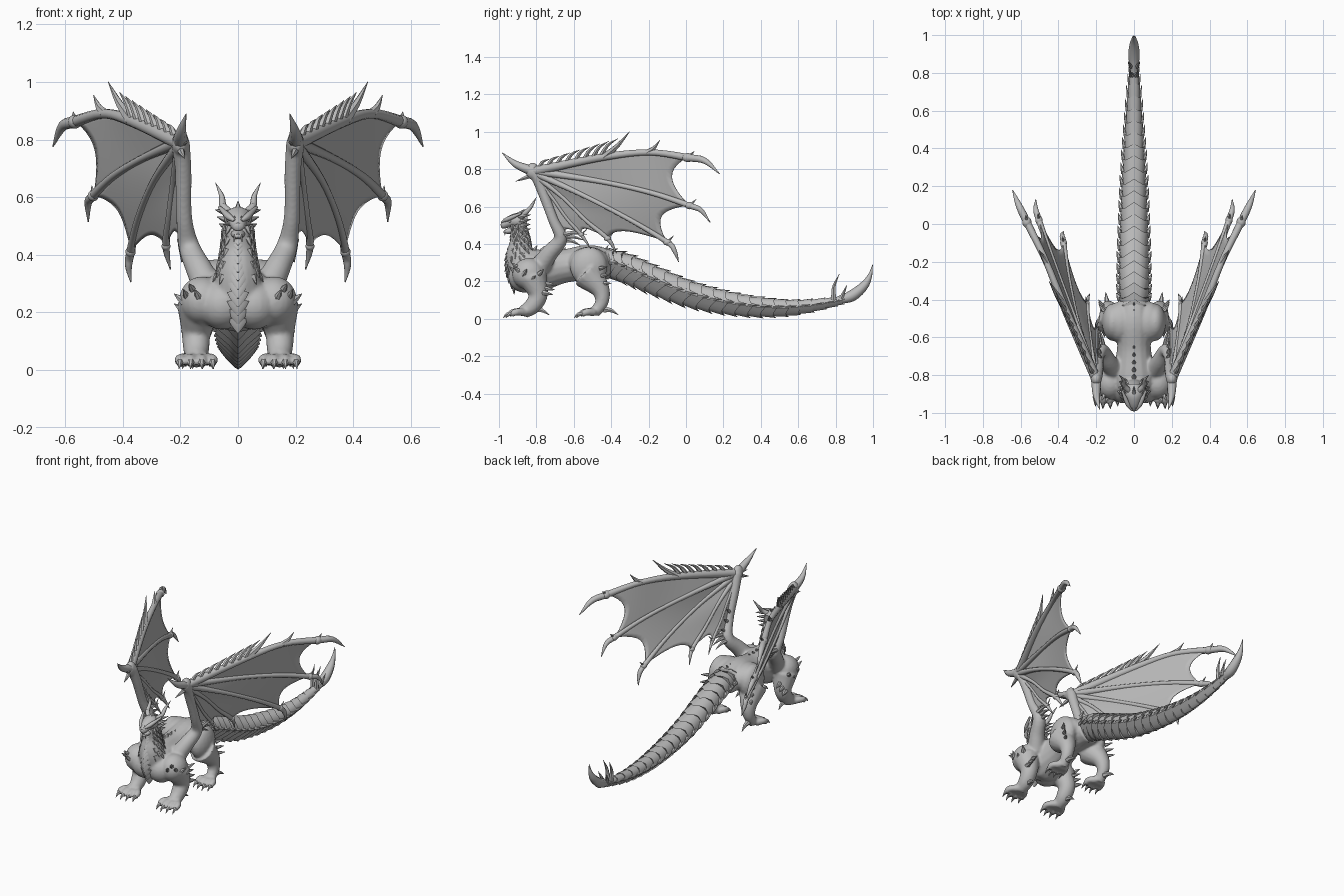
import bpy, bmesh, math
from mathutils import Vector, Matrix

cube = bpy.data.objects.get("Cube")
if cube:
    bpy.data.objects.remove(cube, do_unlink=True)

GREY = (0.5, 0.5, 0.5, 1)
stone = bpy.data.materials.new("stone grey")
stone.use_nodes = True
stone.diffuse_color = GREY
stone.node_tree.nodes["Principled BSDF"].inputs["Base Color"].default_value = GREY


def smooth_path(points, steps=5):
    """Sample a smooth curve through (x, y, z, radius) points."""
    p = [Vector(q) for q in points]
    p = [2 * p[0] - p[1]] + p + [2 * p[-1] - p[-2]]
    out = []
    for a, b, c, d in zip(p, p[1:], p[2:], p[3:]):
        for i in range(steps):
            t = i / steps
            out.append(b + (c - a) * t / 2 + (a - b * 2.5 + c * 2 - d / 2) * t * t
                       + (b * 1.5 - a / 2 - c * 1.5 + d / 2) * t ** 3)
    return out + [p[-2]]


def skin(bm, rings):
    """Join rings of coordinates into a closed tube."""
    loops = [[bm.verts.new(co) for co in ring] for ring in rings]
    for low, high in zip(loops, loops[1:]):
        for i in range(len(low)):
            j = (i + 1) % len(low)
            bm.faces.new((low[i], low[j], high[j], high[i]))
    bm.faces.new(loops[0][::-1])
    bm.faces.new(loops[-1])


def loft(bm, points, sides=10, wide=1, steps=5):
    """Tapered tube along a smooth path; wide stretches it sideways."""
    path = smooth_path(points, steps)
    run = (path[-1].xyz - path[0].xyz).normalized()
    ref = Vector((0, 1, 0)) if abs(run.x) > 0.8 else Vector((1, 0, 0))
    rings = []
    for i, p in enumerate(path):
        along = (path[min(i + 1, len(path) - 1)].xyz - path[max(i - 1, 0)].xyz).normalized()
        side = (ref - along * ref.dot(along)).normalized()
        up = along.cross(side)
        r = max(p.w, 0.001)
        angles = [math.tau * k / sides for k in range(sides)]
        rings.append([p.xyz + side * r * wide * math.cos(a) + up * r * math.sin(a) for a in angles])
    skin(bm, rings)


def spike(bm, base, tip, r, bend=(0, 0, 0), wide=1, sides=6):
    base, tip = Vector(base), Vector(tip)
    mid = (base + tip) / 2 + Vector(bend)
    loft(bm, [(*base, r), (*mid, r * 0.65), (*tip, 0.001)], sides, wide, 3)


def ball(bm, centre, size):
    place = Matrix.Translation(centre) @ Matrix.Diagonal((*size, 1))
    bmesh.ops.create_uvsphere(bm, u_segments=20, v_segments=12, radius=1, matrix=place)


def finish(bm, name, mirror=True, voxel=0, thick=0, angle=45):
    bmesh.ops.recalc_face_normals(bm, faces=bm.faces)
    mesh = bpy.data.meshes.new(name)
    bm.to_mesh(mesh)
    bm.free()
    mesh.materials.append(stone)
    ob = bpy.data.objects.new(name, mesh)
    bpy.context.collection.objects.link(ob)
    bpy.ops.object.select_all(action="DESELECT")
    ob.select_set(True)
    bpy.context.view_layer.objects.active = ob
    bpy.ops.object.shade_smooth_by_angle(angle=math.radians(angle))
    if mirror:
        ob.modifiers.new("both sides", "MIRROR").use_mirror_merge = False
    if thick:
        ob.modifiers.new("thickness", "SOLIDIFY").thickness = thick
    if voxel:
        blend = ob.modifiers.new("blend", "REMESH")
        blend.mode, blend.voxel_size, blend.use_smooth_shade = "VOXEL", voxel, True
        ob.modifiers.new("soften", "SMOOTH").iterations = 4


# Torso, neck, limbs and wing arms blended into one skin
NECK = [(0, -.84, .24, .11), (0, -.885, .33, .078), (0, -.883, .42, .056), (0, -.9, .5, .045)]
ARM = [(.1, -.78, .28, .055), (.135, -.73, .35, .046), (.17, -.67, .43, .037),
       (.187, -.71, .53, .028), (.19, -.77, .69, .029), (.2, -.81, .79, .033)]
FORELEG = [(.135, -.82, .22, .078), (.145, -.79, .13, .052), (.145, -.82, .07, .045), (.145, -.87, .035, .035)]
HINDLEG = [(.11, -.53, .24, .085), (.13, -.46, .16, .052), (.14, -.45, .09, .036), (.14, -.49, .03, .03)]
TORSO = [(0, -.89, .23, .09), (0, -.82, .25, .12), (0, -.66, .28, .09), (0, -.52, .3, .095), (0, -.4, .29, .078)]
FEET = [(.145, -.86, 1.15), (.14, -.49, 1)]
bm = bmesh.new()
for limb in (NECK, ARM, FORELEG, HINDLEG, TORSO):
    loft(bm, limb, 16)
ball(bm, (.125, -.84, .24), (.08, .09, .085))
ball(bm, (.055, -.865, .225), (.085, .085, .085))
ball(bm, (.11, -.52, .28), (.06, .1, .105))
ball(bm, (.07, -.52, .3), (.09, .11, .085))
ball(bm, (.2, -.82, .79), (.03, .038, .045))
for x, y, size in FEET:
    for k in (-1.5, -.5, .5, 1.5):
        reach = (0.085 - abs(k) * 0.012) * size
        toe = x + k * 0.032 * size
        loft(bm, [(x + k * .015, y, .035, .022), (toe, y - reach * .6, .037, .02), (toe, y - reach, .022, .015)])
finish(bm, "body", voxel=0.008)

# Claws and ankle spurs
bm = bmesh.new()
for x, y, size in FEET:
    for k in (-1.5, -.5, .5, 1.5):
        front = y - (0.07 - abs(k) * 0.012) * size
        toe = x + k * 0.032 * size
        spike(bm, (toe, front, .026), (toe + k * .003, front - .045, .004), .016, (0, 0, .01))
    spike(bm, (x, y + .05, .05), (x + .01, y + .13, .02), .018, (0, 0, .01))
finish(bm, "claws")

# Head with snout, jaw and brow
bm = bmesh.new()
loft(bm, [(0, -.85, .52, .03), (0, -.9, .525, .042), (0, -.94, .52, .032), (0, -.98, .5, .02), (0, -.99, .497, .008)], 14, 1.15)
loft(bm, [(0, -.87, .485, .025), (0, -.92, .475, .02), (0, -.965, .466, .011), (0, -.975, .468, .004)], 12, 1.4)
for s in (-1, 1):
    loft(bm, [(s * .012, -.985, .518, .005), (s * .035, -.95, .535, .012), (s * .064, -.88, .565, .006)], 8)
    ball(bm, (s * .033, -.942, .522), (.008, .008, .007))
finish(bm, "head", mirror=False)

# Horns, cheek spikes and crest
bm = bmesh.new()
loft(bm, [(.03, -.88, .545, .016), (.052, -.855, .57, .013), (.057, -.825, .605, .009), (.078, -.8, .65, .001)], 8)
for k in range(4):
    z = .545 - k * .025
    spike(bm, (.035, -.89 + k * .005, z), (.08 - k * .007, -.83, z + .012), .013)
spike(bm, (0, -.91, .55), (0, -.86, .587), .013)
spike(bm, (.008, -.975, .51), (.012, -.975, .535), .006)
spike(bm, (.01, -.965, .47), (.014, -.97, .445), .006)
finish(bm, "horns")

# Overlapping throat and breast plates
bm = bmesh.new()
front = smooth_path([(0, -.937, .46, .024), (0, -.938, .41, .028), (0, -.96, .33, .034),
                     (0, -.957, .24, .04), (0, -.92, .15, .034)], 3)
for p, q in zip(front, front[1:]):
    step = (q - p).xyz
    spike(bm, p.xyz + Vector((0, .012, 0)), p.xyz + step * 1.7 + Vector((0, -.008, 0)), p.w * .33, wide=3, sides=8)
finish(bm, "breast_plates", mirror=False)

# Neck frill scales and back ridge
bm = bmesh.new()
for i, p in enumerate(smooth_path(NECK, 4)[4:]):
    for turn in (-.75, -.1, .55):
        # stagger neighbouring rows
        turn += i % 2 * .3
        out = Vector((math.cos(turn), math.sin(turn), 0))
        root = p.xyz + out * p.w * .9
        spike(bm, root, root + out * .018 + Vector((0, .01, -.032)), .011, wide=1.2)
for i in range(11):
    y = -.82 + i * .038
    z = .365 - .012 * math.sin(i / 10 * math.pi)
    size = .018 - i * .0007
    spike(bm, (0, y, z - .012), (0, y + .025, z + .028), size)
finish(bm, "ridge_scales")

# Shoulder, hip, arm and elbow spikes
bm = bmesh.new()
for k in range(3):
    spike(bm, (.185, -.87 + k * .04, .235 - k % 2 * .03), (.222, -.85 + k * .045, .265 - k % 2 * .035), .016)
    spike(bm, (.16, -.46 + k * .01, .27 - k * .04), (.188, -.42 + k * .01, .28 - k * .045), .012)
    spike(bm, (.18, -.68 - k * .02, .46 + k * .055), (.185, -.62 - k * .03, .5 + k * .055), .014)
    spike(bm, (.135 + k * .02, -.915 + k * .015, .25 + k % 2 * .025), (.15 + k * .02, -.945 + k * .01, .28 + k % 2 * .02), .014)
    spike(bm, (.15 + k * .015, -.765, .19 - k * .025), (.165 + k * .015, -.69 - k * .01, .18 - k * .025), .016)
    spike(bm, (.16 + k * .015, -.66, .42 + k * .015), (.18 + k * .01, -.56 + k * .015, .39 + k * .03), .015, (0, 0, .01))
finish(bm, "joint_spikes")

# Tail of stepped segments, keeled underneath
TAIL = [(0, -.47, .3, .08), (0, -.36, .285, .082), (0, -.2, .218, .08), (0, 0, .138, .074), (0, .2, .089, .066),
        (0, .4, .062, .055), (0, .6, .062, .041), (0, .8, .092, .025), (0, .87, .11, .018)]
bm = bmesh.new()
spine = smooth_path(TAIL, 3)


def tail_ring(p, along, grow, sweep):
    up = Vector((1, 0, 0)).cross(along)
    ring = []
    for k in range(16):
        a = math.tau * k / 16
        c, s = math.cos(a), math.sin(a)
        if s < 0:
            c *= 1 + s * .6
        # rear rims reach back at the crest, flanks and keel
        point = sweep * abs(math.cos(2 * a)) ** 3
        ring.append(p.xyz + p.w * grow * (Vector((c, 0, 0)) + up * s) + along * p.w * point)
    return ring


rings = []
for p, q in zip(spine, spine[1:]):
    along = (q - p).xyz.normalized()
    rings += [tail_ring(p, along, .88, 0), tail_ring(q, along, 1.06, .4)]
skin(bm, rings)
finish(bm, "tail", mirror=False, angle=30)

# Tail flank scales
bm = bmesh.new()
for p, q in zip(spine[2:], spine[3:]):
    out = Vector((math.cos(.15), 0, math.sin(.15))) * p.w
    spike(bm, p.xyz + out * .9, p.xyz + out * 1.16 + (q - p).xyz * .9, p.w * .2)
finish(bm, "tail_scales")

# Curved tail blade with barbs
bm = bmesh.new()
loft(bm, [(0, .81, .1, .018), (0, .885, .122, .03), (0, .95, .175, .024), (0, .983, .23, .012), (0, .998, .29, .001)], 8)
for s in (-1, 1):
    spike(bm, (s * .012, .79, .1), (s * .022, .82, .24), .016, (0, -.015, 0))
    spike(bm, (s * .015, .83, .11), (s * .03, .86, .18), .012)
finish(bm, "tail_blade", mirror=False)

# Wing fingers: wrist, two bends, membrane corner, knuckle, claw tip
FINGERS = [
    [(.205, -.81, .79, .026), (.36, -.46, .862, .021), (.465, -.2, .89, .017), (.567, .01, .862, .02),
     (.61, .1, .845, .017), (.643, .18, .775, .002)],
    [(.205, -.81, .79, .022), (.33, -.46, .735, .014), (.43, -.19, .675, .014), (.503, .02, .605, .016),
     (.52, .08, .58, .013), (.52, .13, .515, .002)],
    [(.205, -.81, .78, .02), (.29, -.55, .66, .013), (.345, -.3, .53, .013), (.373, -.1, .41, .015),
     (.38, -.06, .36, .012), (.372, -.04, .305, .002)],
    [(.205, -.81, .77, .018), (.225, -.66, .65, .011), (.24, -.54, .53, .011), (.25, -.42, .43, .013), (.235, -.37, .35, .002)],
    [(.2, -.8, .75, .014), (.2, -.71, .64, .009), (.2, -.64, .54, .009), (.2, -.56, .45, .01), (.195, -.51, .375, .002)]]
bm = bmesh.new()
for finger in FINGERS:
    loft(bm, finger, 10)
    x, y, z, r = finger[3]
    ball(bm, (x, y, z), (r * 1.2, r * 1.5, r * 1.2))
    spike(bm, (x, y, z), (x + .005, y + .035, z + .035), r * .6)
finish(bm, "wing_fingers")

# Scalloped membranes between neighbouring fingers and the arm
bm = bmesh.new()
edges = [smooth_path(f[:4], 8) for f in FINGERS] + [smooth_path(ARM[:1:-1], 8)]


def along_edge(edge, u):
    f = u * (len(edge) - 1)
    i = min(int(f), len(edge) - 2)
    return edge[i].lerp(edge[i + 1], f - i).xyz


ROWS, COLS = 16, 10
for first, second in zip(edges, edges[1:]):
    grid = []
    for c in range(COLS + 1):
        v = c / COLS
        reach = 1 - .15 * math.sin(math.pi * v) ** .8 if 0 < v < 1 else 1
        grid.append([bm.verts.new(along_edge(first, r / ROWS * reach).lerp(along_edge(second, r / ROWS * reach), v))
                     for r in range(ROWS + 1)])
    for a, b in zip(grid, grid[1:]):
        for r in range(ROWS):
            bm.faces.new((a[r], a[r + 1], b[r + 1], b[r]))
finish(bm, "wing_membrane", thick=0.004, angle=60)

# Spikes along the leading edge, and thumb claws on the wrist
bm = bmesh.new()
lead = edges[0]
for i in range(8):
    p = along_edge(lead, .02 + i * .045)
    spike(bm, p, p + Vector((.03 + i * .003, .06 + i * .005, .06 + i * .006)), .015, (0, -.01, .012))
for u, rise, r in ((.36, .135, .021), (.66, .065, .018)):
    p = along_edge(lead, u)
    spike(bm, p, p + Vector((rise * .6, rise, rise)), r, (0, 0, -.01))
spike(bm, (.2, -.82, .79), (.18, -.985, .89), .028, (.008, -.01, -.012), sides=8)
spike(bm, (.2, -.83, .765), (.185, -.91, .735), .014)
spike(bm, (.2, -.83, .79), (.175, -.88, .79), .014)
finish(bm, "wing_spikes")
